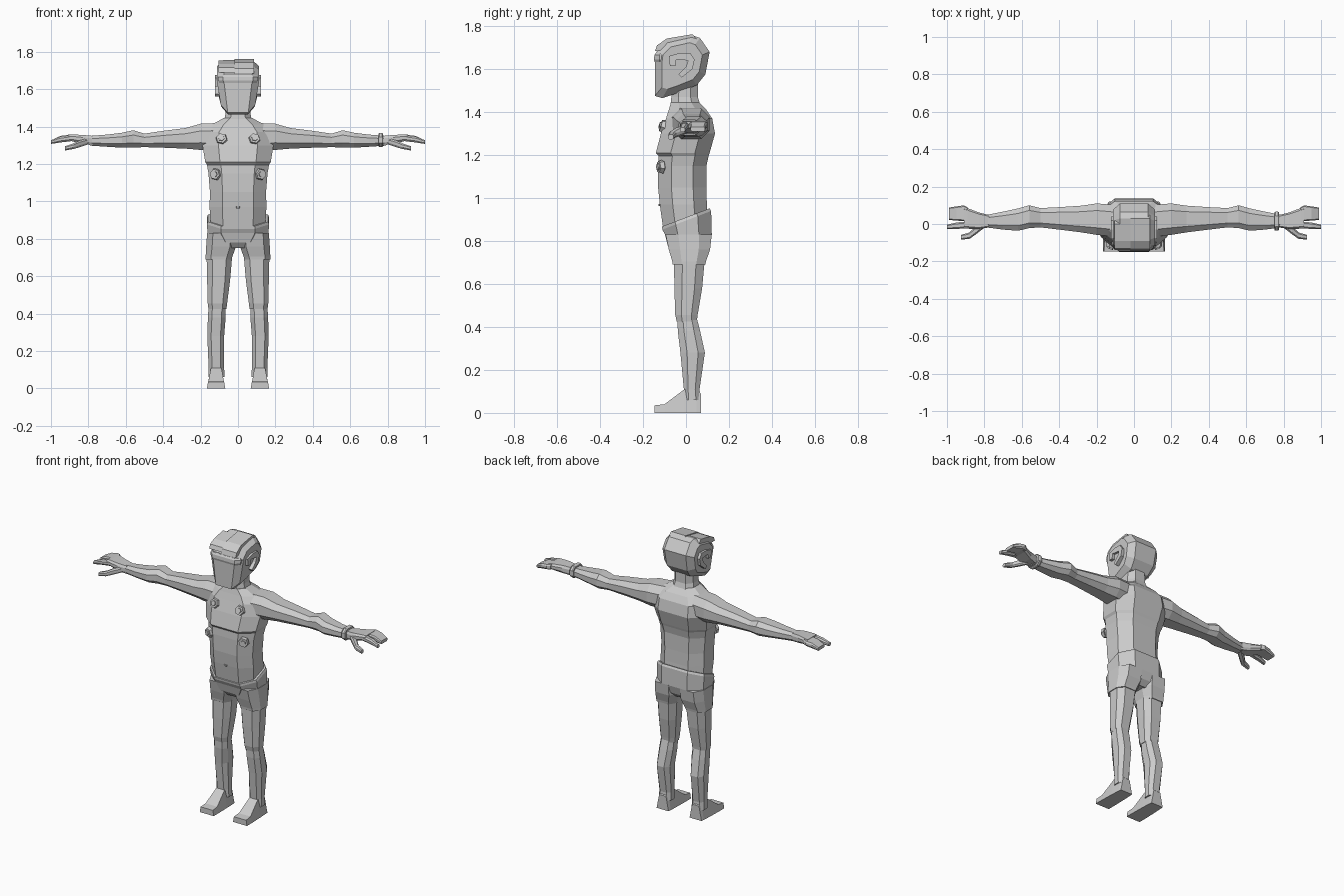
import bpy, bmesh, math
from mathutils import Vector, Matrix

GREY = bpy.data.materials.new("light grey")
GREY.diffuse_color = (0.6, 0.6, 0.6, 1)


def finish(name, bm, side=1):
    """Mirror if asked, fix normals and link the mesh as one part."""
    for v in bm.verts:
        v.co.x *= side
    bmesh.ops.recalc_face_normals(bm, faces=bm.faces)
    me = bpy.data.meshes.new(name)
    bm.to_mesh(me)
    bm.free()
    me.materials.append(GREY)
    ob = bpy.data.objects.new(name, me)
    bpy.context.collection.objects.link(ob)
    return ob


def bridge(bm, rings):
    loops = [[bm.verts.new(p) for p in r] for r in rings]
    n = len(loops[0])
    for a, b in zip(loops, loops[1:]):
        for i in range(n):
            bm.faces.new((a[i], a[(i + 1) % n], b[(i + 1) % n], b[i]))
    bm.faces.new(loops[0])
    bm.faces.new(loops[-1])


def loft(name, axis, rows, fu=0.55, fv=0.45, side=1):
    """Eight-sided sections: (position, u0, u1, v0, v1, tilt along v)."""
    octo = [(fu, -1), (1, -fv), (1, fv), (fu, 1), (-fu, 1), (-1, fv), (-1, -fv), (-fu, -1)]
    rings = []
    for row in rows:
        p, u0, u1, v0, v1 = row[:5]
        t = row[5] if len(row) > 5 else 0
        ring = []
        for a, b in octo:
            u = (u0 + u1) / 2 + a * (u1 - u0) / 2
            v = (v0 + v1) / 2 + b * (v1 - v0) / 2
            q = p + t * v
            ring.append((u, v, q) if axis == 'z' else (q, u, v))
        rings.append(ring)
    bm = bmesh.new()
    bridge(bm, rings)
    return finish(name, bm, side)


def prism(name, pts, axis, lo, hi, side=1):
    """Extrude an outline along an axis."""
    put = (lambda p, h: (h, *p)) if axis == 'x' else (lambda p, h: (*p, h))
    bm = bmesh.new()
    bridge(bm, [[put(p, lo) for p in pts], [put(p, hi) for p in pts]])
    return finish(name, bm, side)


def sym(rows):
    return [(z, -w, w, *rest) for z, w, *rest in rows]


# Torso with chest ledge and sloping shoulders
loft("torso", 'z', sym([
    (0.85, .145, -.105, .105), (0.97, .152, -.122, .097), (1.05, .15, -.13, .095),
    (1.15, .158, -.13, .095), (1.195, .166, -.127, .105), (1.21, .175, -.14, .11),
    (1.30, .19, -.117, .135), (1.37, .185, -.093, .122), (1.41, .14, -.08, .095),
    (1.445, .078, -.07, .06)]))
loft("navel", 'z', sym([(.962, .006, -.127, -.11), (.972, .012, -.128, -.11)]))

# Neck leans forward
loft("neck", 'z', sym([(1.41, .08, -.075, .075), (1.47, .066, -.068, .055),
                       (1.56, .062, -.065, .055)]))

# Shorts with a waistband that rises at the back
loft("shorts", 'z', sym([
    (.75, .07, -.06, .075), (.78, .12, -.085, .105), (.83, .163, -.098, .12),
    (.895, .166, -.11, .117, .38), (.91, .161, -.112, .11, .38)]))

# Head: side outline widened in the middle, tapering to the chin
outline = [(-.145, 1.475), (-.143, 1.64), (-.138, 1.68), (-.09, 1.73), (.03, 1.757),
           (.065, 1.745), (.11, 1.68), (.09, 1.575), (.05, 1.525), (-.05, 1.485), (-.11, 1.465)]
rings = []
for x, s in ((-.112, .74), (-.075, 1), (.075, 1), (.112, .74)):
    ring = []
    for y, z in outline:
        y2, z2 = -.02 + (y + .02) * s, 1.625 + (z - 1.625) * s
        ring.append((x * min(1, .72 + max(0, z2 - 1.47) * 2.2), y2, z2))
    rings.append(ring)
bm = bmesh.new()
bridge(bm, rings)
finish("head", bm)

# Brow band and hair fringe
loft("brow_band", 'z', sym([(1.632, .1, -.145, -.06), (1.645, .106, -.149, -.06),
                            (1.665, .106, -.147, -.06), (1.675, .1, -.14, -.06)]), fu=.75)
prism("hair_left_part", [(-.144, 1.683), (-.135, 1.71), (-.09, 1.742), (.03, 1.762),
                         (.05, 1.74), (-.1, 1.69)], 'x', -.018, .085)
prism("hair_right_part", [(-.14, 1.69), (-.13, 1.715), (-.09, 1.735), (.0, 1.752),
                          (.02, 1.73), (-.1, 1.69)], 'x', -.105, -.018)


def bolt(name, x, y, z, turn, tilt):
    """Hexagonal plate with a smaller hexagonal stud."""
    m = (Matrix.Translation((x, y, z)) @ Matrix.Rotation(turn, 4, 'Z')
         @ Matrix.Rotation(math.pi / 2 - tilt, 4, 'X'))
    bm = bmesh.new()
    for r, d in ((.033, .02), (.019, .034)):
        bmesh.ops.create_cone(bm, cap_ends=True, segments=6, radius1=r, radius2=r * .85,
                              depth=d, matrix=m @ Matrix.Rotation(.3, 4, 'Z'))
    finish(name, bm)


for s, tag in ((1, "left"), (-1, "right")):
    bolt("chest_bolt_" + tag, s * .088, -.108, 1.335, s * .1, .3)
    bolt("belly_bolt_" + tag, s * .122, -.118, 1.145, s * .35, 0)

    # Hook-shaped ear
    prism("ear_" + tag, [(-.075, 1.615), (-.08, 1.66), (-.03, 1.675), (.02, 1.675), (.04, 1.645),
                         (.03, 1.60), (-.02, 1.56), (-.035, 1.575), (.0, 1.61), (.01, 1.64),
                         (-.045, 1.645), (-.05, 1.615)], 'x', .09, .124, s)

    # Arm
    loft("arm_" + tag, 'x', [
        (.08, -.07, .10, 1.27, 1.42), (.2, -.058, .11, 1.275, 1.415), (.28, -.045, .098, 1.282, 1.392),
        (.40, -.03, .09, 1.287, 1.377), (.5, -.018, .085, 1.29, 1.362), (.56, -.022, .10, 1.288, 1.38),
        (.62, -.036, .083, 1.287, 1.367), (.70, -.03, .066, 1.292, 1.357),
        (.79, -.018, .048, 1.298, 1.35)], side=s)

    # Hand: palm, a fan of fingers, index finger and thumb
    loft("palm_" + tag, 'x', [(.775, -.018, .048, 1.3, 1.35), (.83, -.028, .062, 1.307, 1.355),
                              (.89, -.025, .085, 1.322, 1.358), (.91, -.022, .09, 1.325, 1.357)],
         fu=.8, side=s)
    loft("fingers_" + tag, 'x', [(.89, .018, .09, 1.325, 1.357), (.91, .016, .10, 1.325, 1.355),
                                 (.95, .018, .094, 1.318, 1.35), (.99, .022, .088, 1.31, 1.33)],
         fu=.85, side=s)
    loft("index_finger_" + tag, 'x', [(.89, -.024, .014, 1.322, 1.355), (.95, -.026, .008, 1.315, 1.346),
                                      (1.0, -.028, -.004, 1.307, 1.327)], side=s)
    loft("thumb_" + tag, 'x', [(.80, -.02, .02, 1.305, 1.338), (.845, -.055, -.012, 1.29, 1.327),
                               (.88, -.08, -.045, 1.28, 1.31), (.925, -.083, -.058, 1.272, 1.295)],
         side=s)

    # Shorts leg, thigh and knee cuff, calf
    loft("shorts_leg_" + tag, 'z', [(.69, .035, .173, -.062, .09), (.705, .03, .173, -.064, .093),
                                    (.76, .01, .17, -.08, .112), (.83, .01, .165, -.095, .12)],
         fu=.6, side=s)
    loft("thigh_" + tag, 'z', [(.425, .062, .158, -.043, .05), (.455, .058, .162, -.05, .054),
                               (.58, .042, .165, -.054, .075), (.72, .03, .168, -.056, .088)],
         side=s)
    loft("calf_" + tag, 'z', [(.06, .072, .158, -.01, .068), (.11, .074, .157, -.01, .063),
                              (.28, .074, .164, -.026, .088), (.38, .066, .161, -.038, .066),
                              (.45, .066, .156, -.04, .048)], side=s)

    # Foot: wedge with a wider flat toe
    bm = bmesh.new()
    bridge(bm, [[(a, y, 0), (b, y, 0), (b - i, y, h), (a + i, y, h)] for a, b, y, h, i in (
        (.068, .166, -.147, .035, .006), (.068, .166, -.10, .04, .008),
        (.07, .163, -.01, .108, .018), (.072, .16, .05, .108, .018), (.074, .158, .07, .09, .018))])
    finish("foot_" + tag, bm, s)

# Wristband on one arm
loft("wristband", 'x', [(.75, -.032, .062, 1.294, 1.362), (.756, -.036, .066, 1.29, 1.366),
                        (.77, -.036, .066, 1.29, 1.366), (.776, -.032, .062, 1.294, 1.362)])
